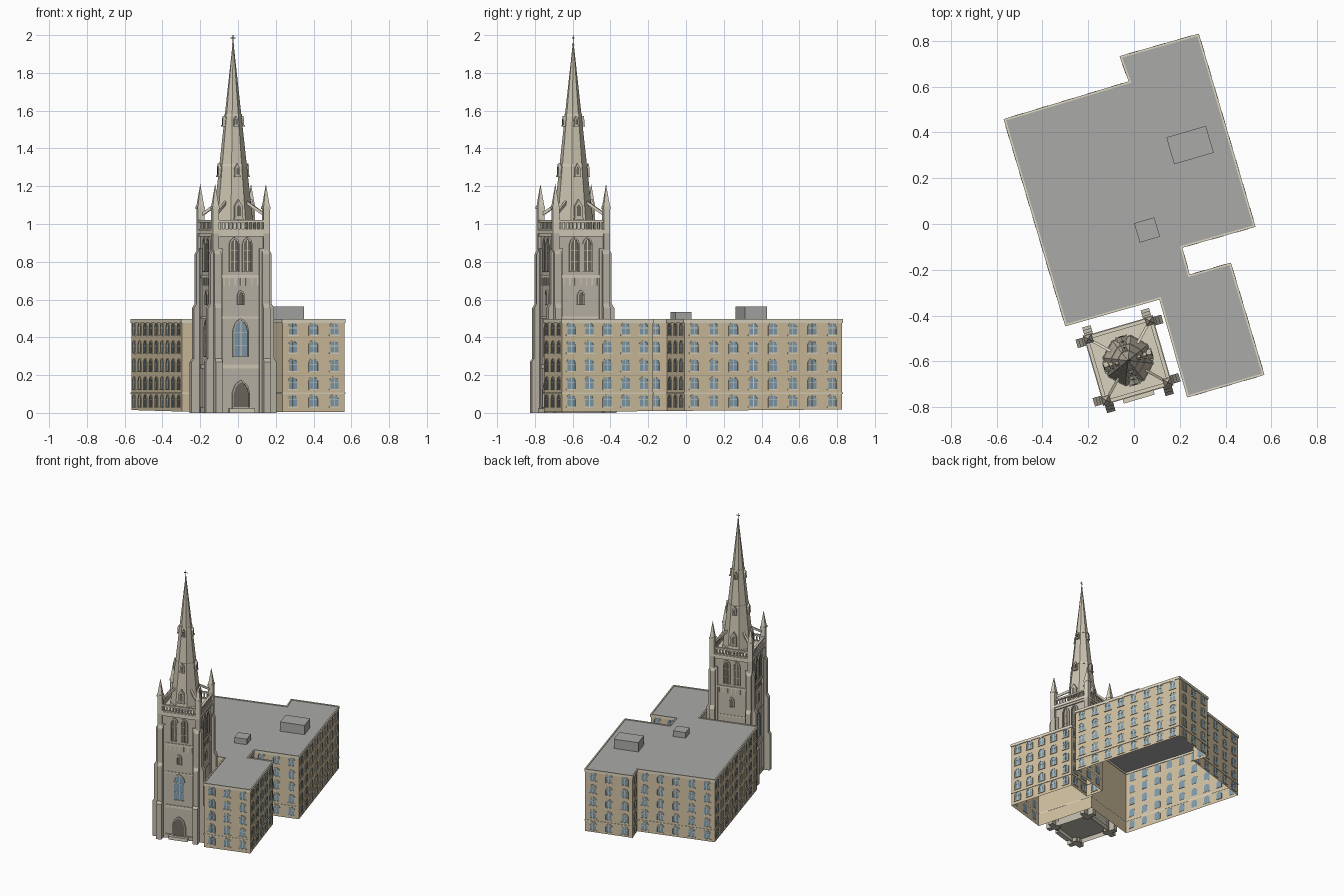
import bpy, bmesh
from math import radians, sin, cos, pi, sqrt
from mathutils import Matrix, Vector

if "Cube" in bpy.data.objects:
    bpy.data.objects.remove(bpy.data.objects["Cube"])

COL = {"tan": (.64, .53, .35), "trim": (.74, .68, .54), "roof": (.40, .40, .39),
       "glass": (.22, .34, .42), "frame": (.70, .69, .62), "stone": (.53, .49, .41),
       "light_stone": (.70, .65, .53), "spire": (.60, .55, .44), "dark": (.17, .15, .12)}
MATS = {}
for k, c in COL.items():
    MATS[k] = bpy.data.materials.new(k)
    MATS[k].diffuse_color = (*c, 1)
PARTS = {}


def part(name, mat):
    if name not in PARTS:
        PARTS[name] = (bmesh.new(), mat)
    return PARTS[name][0]


def frame(ox, oy, ang):
    """Local axes: s along the wall, d outward, z up."""
    t, n = Vector((cos(ang), sin(ang), 0)), Vector((sin(ang), -cos(ang), 0))
    return lambda s, d, z: Vector((ox, oy, 0)) + t * s + n * d + Vector((0, 0, z))


def put(F, axis, p, a):
    return F(p[0], a, p[1]) if axis == 'd' else F(a, *p) if axis == 's' else F(p[0], p[1], a)


def extrude(bm, F, pts, a0, a1, axis='d', bottom=True):
    lo, hi = ([bm.verts.new(put(F, axis, p, a)) for p in pts] for a in (a0, a1))
    for i in range(len(pts)):
        j = i - 1
        bm.faces.new((lo[j], lo[i], hi[i], hi[j]))
    bm.faces.new(hi)
    if bottom:
        bm.faces.new(lo[::-1])


def box(bm, F, s0, s1, d0, d1, z0, z1):
    extrude(bm, F, [(s0, z0), (s1, z0), (s1, z1), (s0, z1)], d0, d1)


def ring(bm, F, outer, inner, d0, d1):
    loops = [[bm.verts.new(F(p[0], d, p[1])) for p in q]
             for q, d in ((outer, d0), (outer, d1), (inner, d1), (inner, d0))]
    for a in range(4):
        A, B = loops[a], loops[(a + 1) % 4]
        for i in range(len(A)):
            bm.faces.new((A[i - 1], A[i], B[i], B[i - 1]))


def arch(s, z, w, h, rise, n=6, pointed=False):
    """Opening outline with a round or pointed head."""
    pts = [(s - w / 2, z), (s + w / 2, z)]
    for i in range(n + 1):
        x = w / 2 * (1 - 2 * i / n)
        k = sqrt(max(0, w * w - (abs(x) + w / 2) ** 2)) / (w * .866) if pointed \
            else sqrt(max(0, 1 - (2 * x / w) ** 2))
        pts.append((s + x, z + h - rise + rise * k))
    return pts


# ---- office block ----
R = radians(16.3)
FOOT = [(.28, .826), (-.057, .73), (-.017, .62), (-.564, .455), (-.297, -.441), (.114, -.324),
        (.236, -.752), (.564, -.656), (.42, -.175), (.24, -.227), (.205, -.10), (.525, -.009)]
TOP = .492
walls = part("block_walls", "tan")
lo = [walls.verts.new((x, y, .011 + .009 * y)) for x, y in FOOT]
hi = [walls.verts.new((x, y, TOP)) for x, y in FOOT]
for i in range(len(FOOT)):
    walls.faces.new((lo[i - 1], lo[i], hi[i], hi[i - 1]))
roof = part("block_roof", "roof")
roof.faces.new([roof.verts.new((x, y, TOP)) for x, y in FOOT])

for e, (x, y) in enumerate(FOOT):
    nx, ny = FOOT[(e + 1) % len(FOOT)]
    d = Vector((nx - x, ny - y, 0))
    L = d.length
    F = frame(x, y, Vector((1, 0)).angle_signed(d.xy) * -1)
    box(part("block_cornice", "trim"), F, -.004, L + .004, -.004, .005, .477, .497)
    box(part("block_string_course", "trim"), F, -.002, L + .002, -.001, .004, .100, .108)
    if e in (4, 5):          # blank walls beside the tower
        continue
    n = max(1, round(L / .108))
    for c in range(n):
        s = (c + .5) * L / n
        for row in range(5):
            z, h = (.035, .058) if row == 0 else (.032 + row * .0955, .060)
            w = .044
            extrude(part("window_glass", "glass"), F, arch(s, z, w, h, .017), -.002, .0015)
            ring(part("window_surrounds", "tan"), F, arch(s, z - .001, w + .01, h + .006, .02),
                 arch(s, z, w, h, .017), -.001, .004)
            m = part("window_bars", "frame")
            box(m, F, s - .0016, s + .0016, 0, .003, z, z + h - .001)
            box(m, F, s - w / 2, s + w / 2, 0, .0028, z + .034, z + .037)
            box(part("window_sills", "trim"), F, s - .028, s + .028, 0, .006, z - .006, z)

# roof plant rooms
for cx, cy, a, b, zt in ((.245, .345, .09, .061, .563), (.057, -.026, .046, .044, .535)):
    box(part("roof_plant_rooms", "roof"), frame(cx, cy, R), -a, a, -b, b, TOP - .002, zt)

# ---- church tower ----
TX, TY = -.026, -.597
T = frame(TX, TY, R)


def slab(name, mat, h, z0, z1, bottom=True):
    extrude(part(name, mat), T, [(-h, -h), (h, -h), (h, h), (-h, h)], z0, z1, 'z', bottom)


slab("tower_body", "stone", .143, 0, .94, False)
slab("tower_plinth", "stone", .150, 0, .03, False)
for z0, z1, h in ((.235, .255, .149), (.50, .51, .147), (.715, .73, .149)):
    slab("tower_string_courses", "light_stone", h, z0, z1)
slab("tower_cornice", "light_stone", .152, .935, .95)
slab("tower_deck", "light_stone", .157, .95, .968)

BUTT = [(.1, 0), (.195, 0), (.195, .27), (.182, .288), (.182, .555), (.168, .578),
        (.168, .84), (.152, .87), (.1, .87)]


def opening(F, s, z, w, h, d, fill, bars=False):
    rise = w * .75
    extrude(part("tower_openings_" + fill, fill), F, arch(s, z, w, h, rise, 8, True), d - .003, d + .002)
    ring(part("tower_opening_mouldings", "stone"), F,
         arch(s, z - .004, w + .014, h + .014, rise + .006, 8, True),
         arch(s, z, w, h, rise, 8, True), d - .002, d + .008)
    if bars:
        m = part("tower_tracery", "frame" if fill == "glass" else "light_stone")
        box(m, F, s - .002, s + .002, d, d + .005, z, z + h - .004)
        for k in (.3, .65):
            box(m, F, s - w / 2, s + w / 2, d, d + .004, z + h * k, z + h * k + .003)


def apothem(z):
    return .102 * (1.97 - z) / 1.0


for k in range(4):
    F = frame(TX, TY, R + k * pi / 2)
    for s in (-.133, .133):
        extrude(part("tower_buttresses", "stone"), F, BUTT, s - .019, s + .019, 's')
    # paired belfry lights and small middle window
    for s in (-.036, .036):
        opening(F, s, .75, .042, .17, .143, "dark", True)
    opening(F, 0, .575, .026, .065, .143, "dark")
    for i in range(7):
        s = (i - 3) * .031
        box(part("frieze_strips", "light_stone"), F, s - .003, s + .003, .14, .147, .675, .715)
    # open parapet
    p = part("parapet", "light_stone")
    box(p, F, -.14, .14, .140, .152, .966, .974)
    box(p, F, -.14, .14, .138, .154, 1.008, 1.020)
    for i in range(11):
        s = (i - 5) * .0215
        box(p, F, s - .004, s + .004, .142, .150, .972, 1.01)
    # spire dormers in three tiers
    for z, w, h in ((1.03, .044, .10), (1.255, .028, .065), (1.52, .020, .052)):
        d = apothem(z) + .012
        extrude(part("spire_dormers", "spire"), F,
                [(-w / 2, z), (w / 2, z), (w / 2, z + h * .65), (0, z + h), (-w / 2, z + h * .65)],
                d - .045 if z < 1.5 else d - .03, d)
        extrude(part("spire_dormer_openings", "dark"), F,
                arch(0, z + h * .12, w * .5, h * .58, w * .35, 6, True), d - .002, d + .002)
        box(part("spire_dormer_sills", "light_stone"), F, -w * .6, w * .6, d - .02, d + .004, z - .005, z + .003)
    # corner pinnacles
    G = frame(TX, TY, R + k * pi / 2 + pi / 4)
    c, b = .14, .017
    pin = part("corner_pinnacles", "light_stone")
    box(part("corner_piers", "stone"), F, c - b, c + b, c - b, c + b, .86, .95)
    box(pin, F, c - b, c + b, c - b, c + b, .95, 1.085)
    box(pin, F, c - b - .003, c + b + .003, c - b - .003, c + b + .003, 1.08, 1.092)
    base = [pin.verts.new(F(c + i * b, c + j * b, 1.092)) for i, j in ((-1, -1), (1, -1), (1, 1), (-1, 1))]
    tip = pin.verts.new(F(c, c, 1.212))
    for i in range(4):
        pin.faces.new((base[i - 1], base[i], tip))
    pin.faces.new(base)
    # flying struts up to the spire
    extrude(part("flying_struts", "light_stone"), G,
            [(.19, 1.04), (.19, 1.058), (.075, 1.128), (.075, 1.11)], -.006, .006, 's')

# west door and tall windows
front, left = frame(TX, TY, R), frame(TX, TY, R - pi / 2)
opening(front, 0, .028, .084, .135, .148, "dark")
box(part("door_steps", "light_stone"), front, -.07, .07, .14, .175, 0, .024)
for F in (front, left):
    opening(F, 0, .30, .074, .19, .143, "glass", True)

# octagonal spire, bands and finial cross
def cone(name, mat, z0, z1, r0, r1):
    bmesh.ops.create_cone(part(name, mat), cap_ends=True, segments=8, radius1=r0 / cos(pi / 8),
                          radius2=r1 / cos(pi / 8), depth=z1 - z0,
                          matrix=Matrix.Translation((TX, TY, (z0 + z1) / 2)) @ Matrix.Rotation(R + pi / 8, 4, 'Z'))


cone("spire", "spire", .966, 1.96, apothem(.966), .002)
for z in (.985, 1.305, 1.57):
    cone("spire_bands", "light_stone", z, z + .012, apothem(z) + .003, apothem(z) + .002)
cone("finial_knop", "light_stone", 1.945, 1.957, .006, .004)
cr = part("finial_cross", "dark")
box(cr, T, -.002, .002, -.002, .002, 1.95, 2.0)
box(cr, T, -.013, .013, -.002, .002, 1.983, 1.987)

for name, (bm, mat) in PARTS.items():
    bmesh.ops.recalc_face_normals(bm, faces=bm.faces)
    if name == "block_roof":
        for f in bm.faces:
            if f.normal.z < 0:
                f.normal_flip()
    me = bpy.data.meshes.new(name)
    bm.to_mesh(me)
    bm.free()
    me.materials.append(MATS[mat])
    bpy.context.scene.collection.objects.link(bpy.data.objects.new(name, me))

for m in bpy.data.materials:
    if m.users and not m.is_grease_pencil:
        m.use_nodes = True
        m.node_tree.nodes["Principled BSDF"].inputs["Base Color"].default_value = m.diffuse_color
